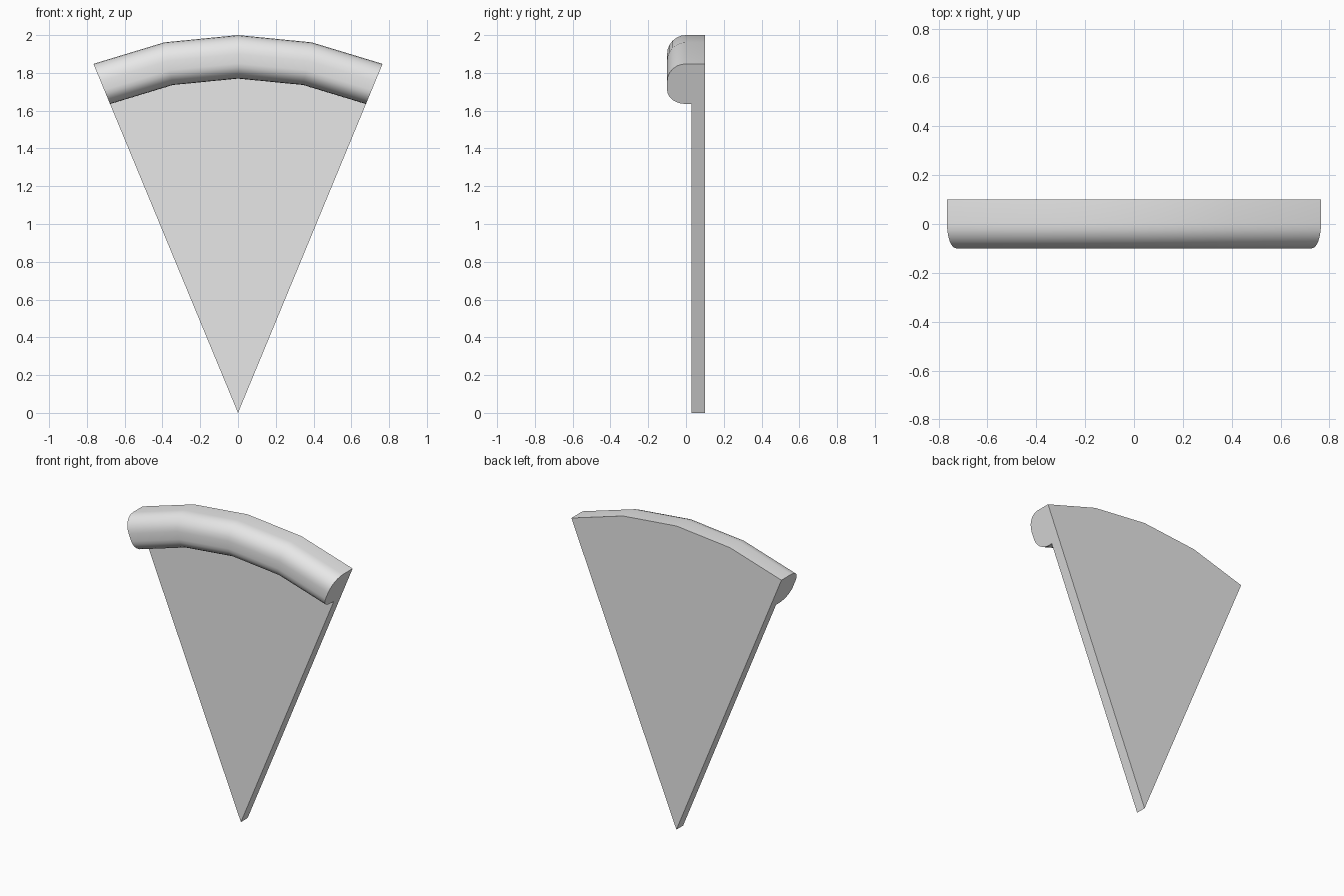
import bpy
import bmesh
from math import sin, cos, pi, radians

old = bpy.data.objects.get("Cube")
if old:
    bpy.data.objects.remove(old, do_unlink=True)

OUTER, INNER = 2.0, 1.77      # crust radii from the tip
BACK, BASE, FRONT = 0.10, 0.03, -0.10
HALF_ANGLE, STEPS, ARC = radians(22.5), 4, 6

grey = bpy.data.materials.new("plain_grey")
grey.use_nodes = True
colour = (0.8, 0.8, 0.8, 1.0)
grey.diffuse_color = colour
grey.node_tree.nodes["Principled BSDF"].inputs["Base Color"].default_value = colour


def quarter(r_side, r_end, start, end):
    """Quarter ellipse from radius r_side at the front to r_end at y = 0."""
    pts = []
    for i in range(ARC + 1):
        a = start + (end - start) * i / ARC
        pts.append((r_side + (r_end - r_side) * cos(a), FRONT * sin(a)))
    return pts


# Cross-section as (radius, y): flat back, rounded crust, thin base
profile = [(0, BACK), (OUTER, BACK)]
profile += quarter(1.90, OUTER, 0, pi / 2)
profile += quarter(1.85, INNER, pi / 2, 0)
profile += [(INNER, BASE), (0, BASE)]

# Sweep the section around the tip, with a flat cut at each side
bm = bmesh.new()
rings = []
for i in range(STEPS + 1):
    a = HALF_ANGLE * (2 * i / STEPS - 1)
    rings.append([bm.verts.new((r * sin(a), y, r * cos(a))) for r, y in profile])
for left, right in zip(rings, rings[1:]):
    for j in range(len(profile) - 1):
        bm.faces.new((left[j], left[j + 1], right[j + 1], right[j]))
bm.faces.new(rings[0])
bm.faces.new(rings[-1])
bmesh.ops.remove_doubles(bm, verts=bm.verts[:], dist=0.0001)
bmesh.ops.recalc_face_normals(bm, faces=bm.faces[:])

mesh = bpy.data.meshes.new("slice_with_crust")
bm.to_mesh(mesh)
bm.free()
mesh.materials.append(grey)
slice_obj = bpy.data.objects.new("slice_with_crust", mesh)
bpy.context.collection.objects.link(slice_obj)

# Smooth crust, crisp cut edges
bpy.ops.object.select_all(action="DESELECT")
slice_obj.select_set(True)
bpy.context.view_layer.objects.active = slice_obj
bpy.ops.object.shade_smooth_by_angle(angle=radians(30))
